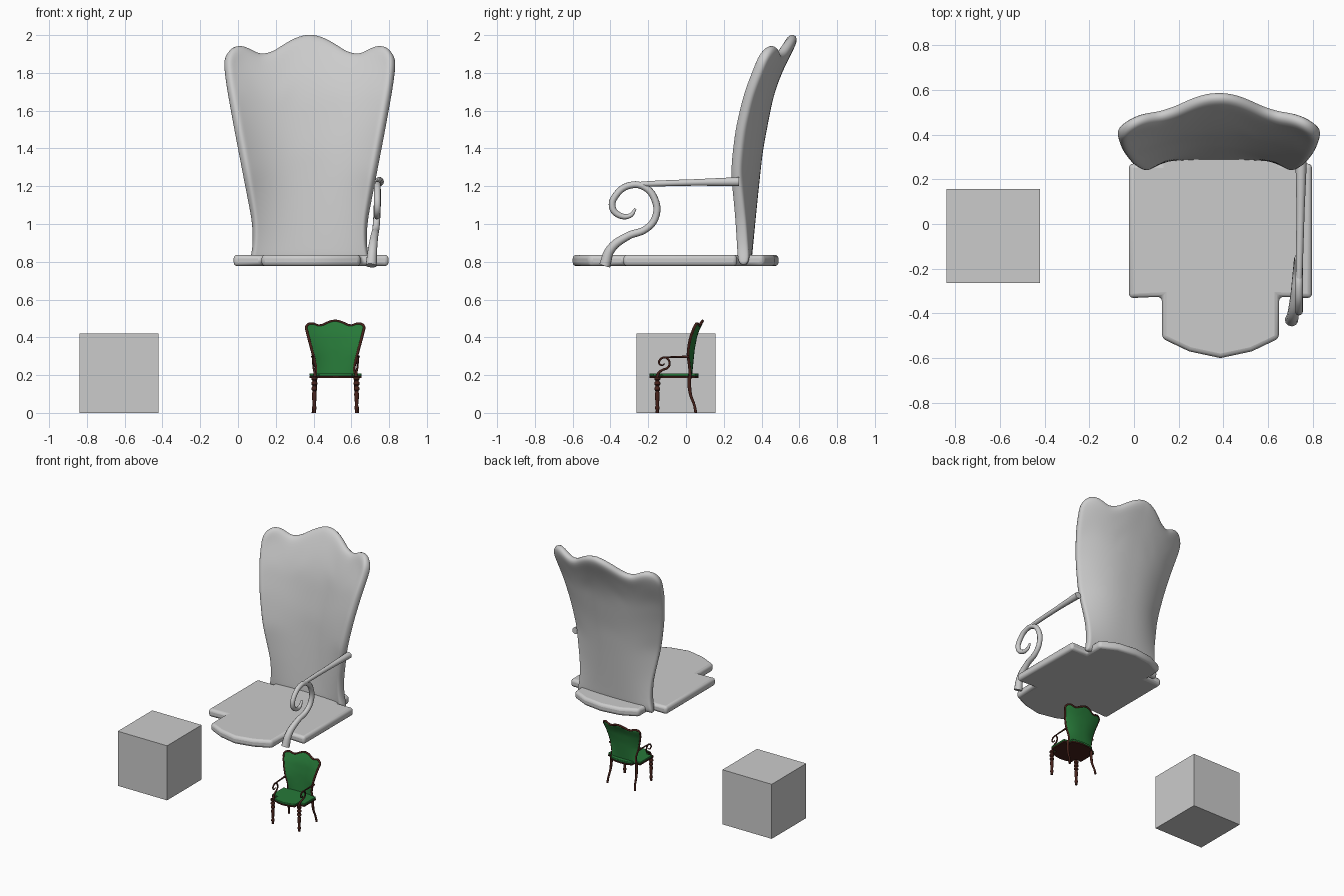
import bpy, bmesh, math
from mathutils import Vector

if "Cube" in bpy.data.objects:
    bpy.data.objects.remove(bpy.data.objects["Cube"])


def material(name, rgb):
    m = bpy.data.materials.new(name)
    m.diffuse_color = (*rgb, 1)
    m.use_nodes = True
    m.node_tree.nodes["Principled BSDF"].inputs["Base Color"].default_value = m.diffuse_color
    return m


GREEN = material("green_fabric", (0.02, 0.19, 0.04))
BROWN = material("dark_wood", (0.06, 0.015, 0.01))


# Coordinate maps: the large chair is authored directly, the small one is a scaled copy
def large(x, y, z):
    return Vector((x, y, z))


def small(x, y, z):
    return Vector((0.516 + (x - 0.385) * 0.335, -0.05 + y * 0.238, 0.19 + (z - 0.78) * 0.242))


def small_mirror(x, y, z):
    return small(0.77 - x, y, z)


def interp(table, t):
    for (a, p), (b, q) in zip(table, table[1:]):
        if t <= b:
            return p + (q - p) * max(0, t - a) / (b - a)
    return table[-1][1]


def finish(name, bm, mat=None, angle=40):
    bmesh.ops.recalc_face_normals(bm, faces=bm.faces)
    me = bpy.data.meshes.new(name)
    bm.to_mesh(me)
    bm.free()
    ob = bpy.data.objects.new(name, me)
    bpy.context.collection.objects.link(ob)
    if mat:
        me.materials.append(mat)
    bpy.ops.object.select_all(action='DESELECT')
    bpy.context.view_layer.objects.active = ob
    ob.select_set(True)
    if angle:
        bpy.ops.object.shade_smooth_by_angle(angle=math.radians(angle))
    return ob


# Round tube through points (x, y, z, radius)
def tube(name, pts, fmap=large, scale=1.0, mat=None, res=6):
    cu = bpy.data.curves.new(name, 'CURVE')
    cu.dimensions = '3D'
    cu.bevel_depth = scale
    cu.bevel_resolution = 3
    cu.resolution_u = res
    cu.use_fill_caps = True
    sp = cu.splines.new('BEZIER')
    sp.bezier_points.add(len(pts) - 1)
    for bp, (x, y, z, r) in zip(sp.bezier_points, pts):
        bp.co = fmap(x, y, z)
        bp.radius = r
        bp.handle_left_type = bp.handle_right_type = 'AUTO'
    if mat:
        cu.materials.append(mat)
    ob = bpy.data.objects.new(name, cu)
    bpy.context.collection.objects.link(ob)
    bpy.ops.object.select_all(action='DESELECT')
    bpy.context.view_layer.objects.active = ob
    ob.select_set(True)
    bpy.ops.object.convert(target='MESH')


# Backrest surface: flared outline, wavy crest, hollow that leans back
WIDTH = [(.79, .325), (.87, .30), (1.0, .30), (1.2, .335), (1.4, .373), (1.6, .412), (1.75, .44), (1.87, .455)]
CREST = [(0, 2.005), (.13, 1.995), (.28, 1.96), (.45, 1.908), (.6, 1.90), (.72, 1.935),
         (.82, 1.95), (.92, 1.935), (1, 1.88)]
EDGE_Y = [(.79, .305), (1.0, .287), (1.28, .252), (1.5, .277), (1.7, .327), (1.9, .41)]
MID_Y = [(.79, .315), (1.0, .335), (1.2, .355), (1.4, .377), (1.7, .435), (1.85, .495), (2.0, .575)]


def back_point(u, v):
    z = 0.78 + v * (interp(CREST, abs(u)) - 0.78)
    e, c = interp(EDGE_Y, z), interp(MID_Y, z)
    return 0.38 + u * interp(WIDTH, z), e + (c - e) * (1 - abs(u) ** 2.4), z


def backrest(name, fmap, thick, mat=None):
    bm = bmesh.new()
    nu, nv = 24, 14
    g = [[bm.verts.new(fmap(*back_point(2 * i / nu - 1, j / nv))) for i in range(nu + 1)]
         for j in range(nv + 1)]
    for j in range(nv):
        for i in range(nu):
            bm.faces.new((g[j][i], g[j][i + 1], g[j + 1][i + 1], g[j + 1][i]))
    ob = finish(name, bm, mat, 180)
    so = ob.modifiers.new("thickness", 'SOLIDIFY')
    so.thickness, so.offset = thick, 0
    ob.modifiers.new("smooth", 'SUBSURF').levels = 2
    ob.modifiers["smooth"].render_levels = 2


# Seat outline: right half, mirrored to the left
HALF = [(0, -.60), (.14, -.57), (.262, -.512), (.262, -.325), (.41, -.332), (.41, .27),
        (.275, .27), (.275, .41), (.15, .47), (0, .49)]


def seat(name, fmap, z0, z1, bevel, mat=None):
    ring = HALF + [(-x, y) for x, y in HALF[-2:0:-1]]
    bm = bmesh.new()
    f = bm.faces.new([bm.verts.new(fmap(0.387 + x, y, z0)) for x, y in ring])
    ext = bmesh.ops.extrude_face_region(bm, geom=[f])
    dz = fmap(0, 0, z1) - fmap(0, 0, z0)
    bmesh.ops.translate(bm, vec=dz, verts=[v for v in ext["geom"] if isinstance(v, bmesh.types.BMVert)])
    ob = finish(name, bm, mat)
    b = ob.modifiers.new("bevel", 'BEVEL')
    b.width, b.segments, b.limit_method = bevel, 3, 'ANGLE'


# Arm: scrolled support plus rail to the backrest
SCROLL = [(.705, -.43, .78, .030), (.712, -.40, .865, .025), (.722, -.31, .935, .021), (.73, -.21, .975, .019),
          (.735, -.16, 1.04, .019), (.738, -.165, 1.13, .019), (.738, -.22, 1.195, .018),
          (.738, -.295, 1.205, .018), (.738, -.365, 1.16, .018), (.738, -.39, 1.09, .018),
          (.736, -.35, 1.045, .016), (.734, -.295, 1.045, .012), (.732, -.268, 1.08, .007)]
RAIL = [(.738, -.30, 1.207, .012), (.740, -.18, 1.213, .016), (.745, .05, 1.22, .018), (.748, .28, 1.224, .025)]


def arm(prefix, fmap, scale, mat=None):
    tube(prefix + "_arm_scroll", SCROLL, fmap, scale, mat)
    tube(prefix + "_arm_rail", RAIL, fmap, scale, mat)


# Plain block
bm = bmesh.new()
bmesh.ops.create_cube(bm, size=0.42)
finish("block", bm, None, 0).location = (-0.63, -0.053, 0.21)

# Large chair parts
backrest("large_backrest", large, 0.062)
seat("large_seat", large, 0.777, 0.837, 0.02)
arm("large", large, 1.0)

# Small chair upholstery
backrest("small_backrest", small, 0.014, GREEN)
seat("small_seat_cushion", small, 0.80, 0.86, 0.004, GREEN)
seat("small_seat_base", small, 0.755, 0.80, 0.002, BROWN)

# Small backrest frame follows the panel edge
rim = [back_point(-1, j / 10) for j in range(10)]
rim += [back_point(i / 14 - 1, 1) for i in range(29)]
rim += [back_point(1, j / 10) for j in range(9, -1, -1)]
tube("small_back_frame", [(*p, 1) for p in rim], small, 0.0075, BROWN, 3)

# Small chair arms
arm("small_right", small, 0.30, BROWN)
arm("small_left", small_mirror, 0.30, BROWN)

# Turned front legs
LEG = [(0, .19), (.016, .19), (.016, .178), (.009, .17), (.016, .16), (.016, .15), (.009, .142),
       (.015, .132), (.015, .122), (.009, .115), (.013, .10), (.011, .07), (.008, .04),
       (.012, .03), (.012, .022), (.008, .014), (.009, 0), (0, 0)]
for side, s in (("left", -1), ("right", 1)):
    bm = bmesh.new()
    vs = [bm.verts.new((r, 0, z)) for r, z in LEG]
    es = [bm.edges.new(p) for p in zip(vs, vs[1:])]
    bmesh.ops.spin(bm, geom=vs + es, cent=(0, 0, 0), axis=(0, 0, 1), angle=2 * math.pi, steps=16)
    bmesh.ops.remove_doubles(bm, verts=bm.verts, dist=0.0001)
    finish(side + "_front_leg", bm, BROWN).location = (0.516 + s * 0.112, -0.152, 0)
    # Curved back legs
    x = 0.516
    tube(side + "_back_leg", [(x + s * .108, .018, .20, .011), (x + s * .108, .018, .14, .010),
                              (x + s * .11, .026, .09, .008), (x + s * .113, .043, .045, .007),
                              (x + s * .118, .052, 0, .008)], mat=BROWN)
